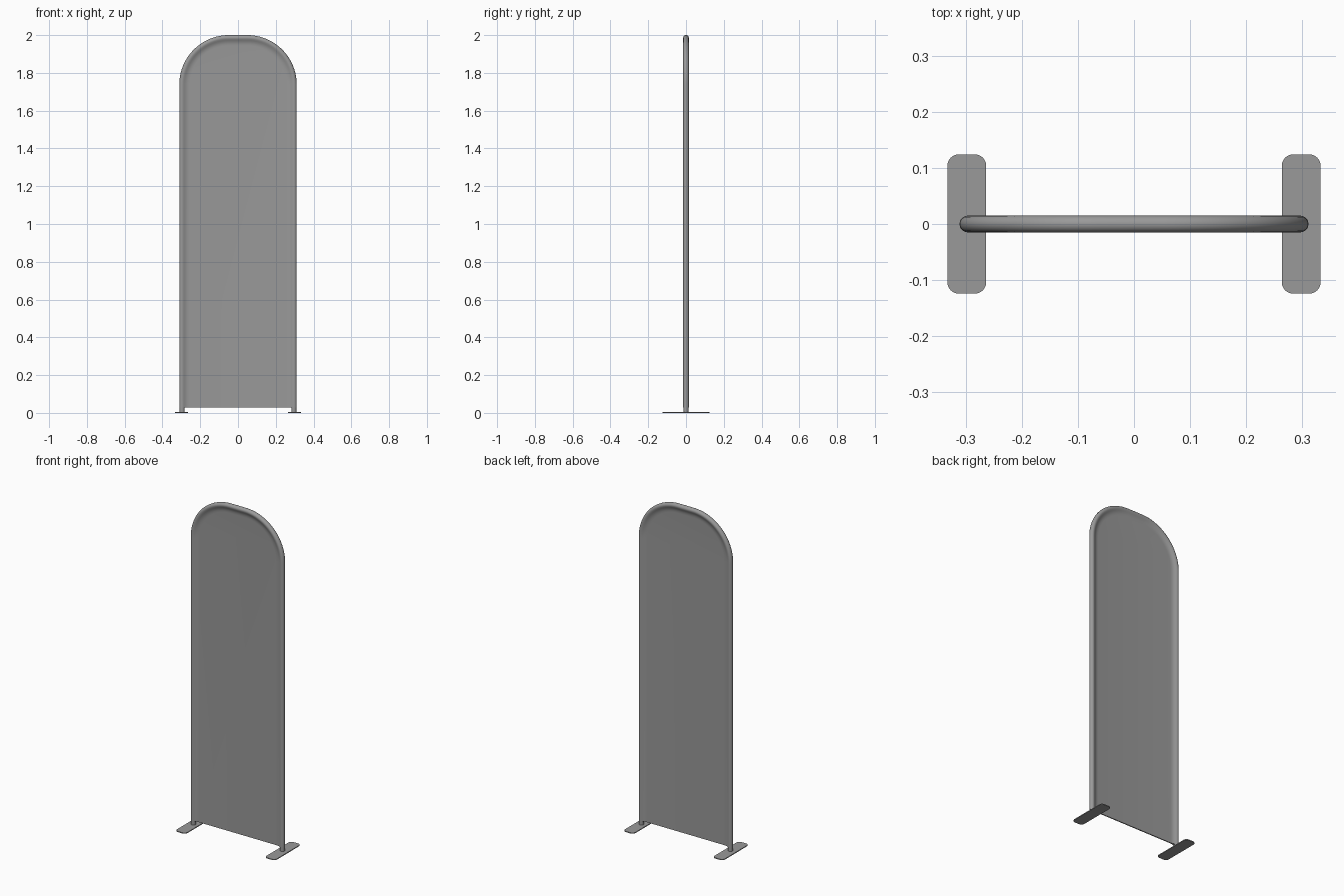
import bpy, bmesh, math

if "Cube" in bpy.data.objects:
    bpy.data.objects.remove(bpy.data.objects["Cube"])

HALF_W, TOP, CORNER = 0.311, 2.0, 0.262
R = 0.015   # half thickness of the padded rim

grey = bpy.data.materials.new("dark_grey")
grey.diffuse_color = (0.32, 0.32, 0.32, 1)
grey.use_nodes = True
grey.node_tree.nodes["Principled BSDF"].inputs["Base Color"].default_value = grey.diffuse_color


def finish(bm, name, angle=40):
    bmesh.ops.recalc_face_normals(bm, faces=bm.faces)
    me = bpy.data.meshes.new(name)
    bm.to_mesh(me)
    bm.free()
    me.materials.append(grey)
    ob = bpy.data.objects.new(name, me)
    bpy.context.collection.objects.link(ob)
    bpy.ops.object.select_all(action='DESELECT')
    ob.select_set(True)
    bpy.context.view_layer.objects.active = ob
    bpy.ops.object.shade_smooth_by_angle(angle=math.radians(angle))
    return ob


def arch(inset, bottom, steps=20):
    """Arch outline (x, z), moved inwards by inset."""
    r = CORNER - inset
    cx, cz = HALF_W - CORNER, TOP - CORNER
    right = [(HALF_W - inset, bottom)]
    for i in range(steps + 1):
        a = math.pi / 2 * i / steps
        right.append((cx + r * math.cos(a), cz + r * math.sin(a)))
    return right + [(-x, z) for x, z in reversed(right)]


def sweep(bm, profile, bottom, closed):
    """Sweep an (inset, y) profile along the arch; returns rows of verts."""
    rows = [[bm.verts.new((x, y, z)) for x, z in arch(d, bottom)] for d, y in profile]
    pairs = list(zip(rows, rows[1:]))
    if closed:
        pairs.append((rows[-1], rows[0]))
    for a, b in pairs:
        for i in range(len(a) - 1):
            bm.faces.new((a[i], a[i + 1], b[i + 1], b[i]))
    return rows


# Stretched fabric cover: round rim sinking to a thin flat panel
half = [(R - R * math.cos(math.radians(t)), R * math.sin(math.radians(t)))
        for t in (0, 18, 36, 54, 72, 90)]
half += [(0.021, 0.0135), (0.028, 0.0098), (0.036, 0.006), (0.046, 0.0036), (0.056, 0.003)]
profile = [(d, -y) for d, y in reversed(half)] + half[1:]
bm = bmesh.new()
rows = sweep(bm, profile, 0.028, False)
bm.faces.new(rows[0])                     # front panel
bm.faces.new(rows[-1])                    # back panel
bm.faces.new([r[0] for r in rows] + [r[-1] for r in reversed(rows)])   # hem
finish(bm, "fabric_cover")

# Bent tube frame inside the cover, its ends showing as short legs
TUBE = 0.013
ring = [(R - TUBE * math.cos(2 * math.pi * i / 16), TUBE * math.sin(2 * math.pi * i / 16))
        for i in range(16)]
bm = bmesh.new()
rows = sweep(bm, ring, 0.003, True)
for end in (0, -1):
    bm.faces.new([r[end] for r in rows])
finish(bm, "tube_frame")


# Flat foot plates with rounded corners
def foot(name, cx, w=0.0345, h=0.124, r=0.02, t=0.005):
    bm = bmesh.new()
    pts = []
    for k, (sx, sy) in enumerate([(1, 1), (-1, 1), (-1, -1), (1, -1)]):
        for i in range(7):
            a = math.pi / 2 * (k + i / 6)
            pts.append((cx + sx * (w - r) + r * math.cos(a), sy * (h - r) + r * math.sin(a), 0))
    base = bm.faces.new([bm.verts.new(p) for p in pts])
    ext = bmesh.ops.extrude_face_region(bm, geom=[base], use_keep_orig=True)
    bmesh.ops.translate(bm, vec=(0, 0, t),
                        verts=[v for v in ext["geom"] if isinstance(v, bmesh.types.BMVert)])
    finish(bm, name)


for side, s in (("left", -1), ("right", 1)):
    foot(side + "_foot_plate", s * 0.298)
